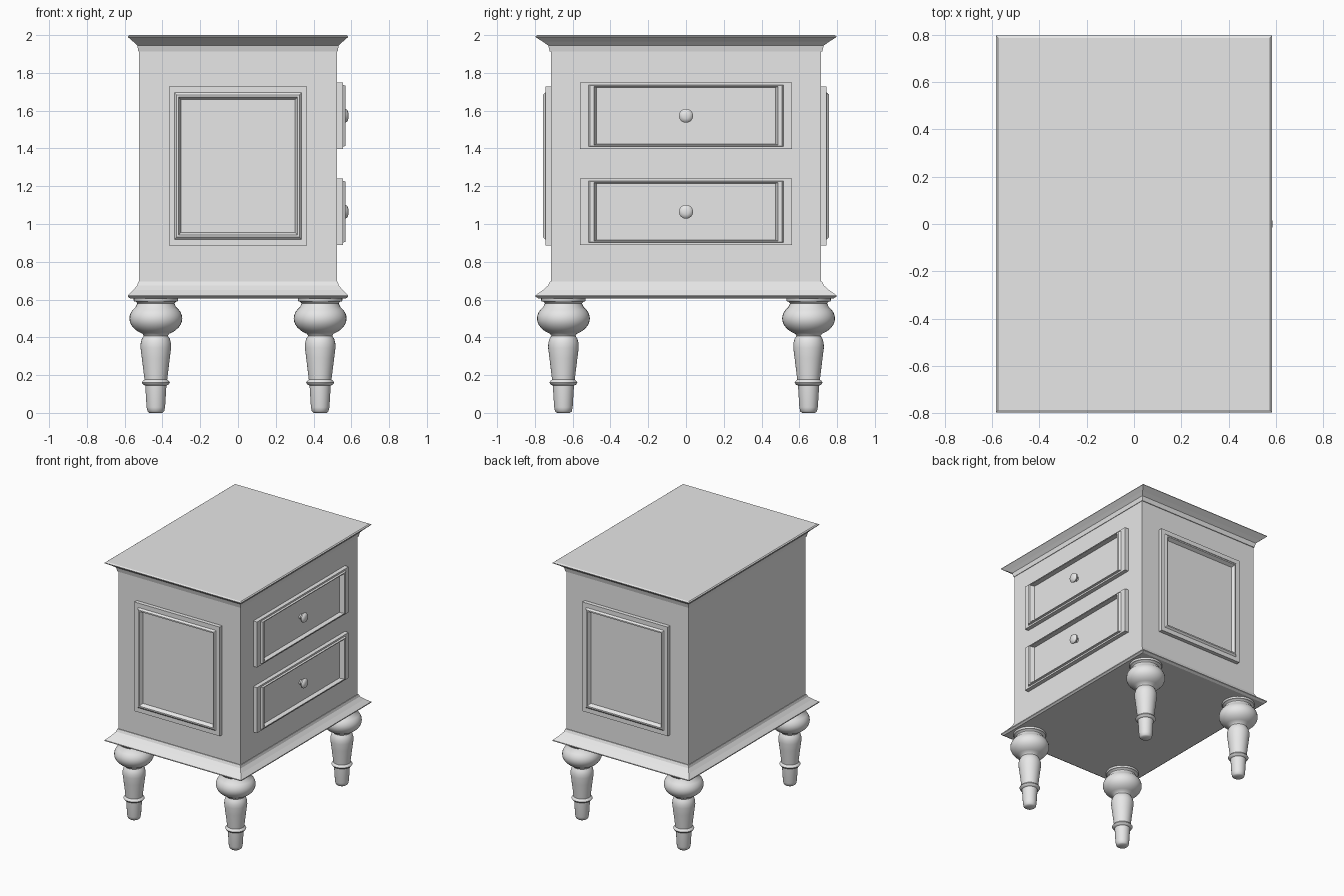
import bpy
import bmesh
from math import cos, sin, pi, radians
from mathutils import Matrix, Vector

cube = bpy.data.objects.get("Cube")
if cube:
    bpy.data.objects.remove(cube, do_unlink=True)

grey = bpy.data.materials.new("plain grey")
grey.use_nodes = True
grey.diffuse_color = (0.8, 0.8, 0.8, 1)
grey.node_tree.nodes["Principled BSDF"].inputs["Base Color"].default_value = grey.diffuse_color


def loft(name, loops, matrix=Matrix(), smooth=False):
    """Skin a stack of equal-length closed loops and cap both ends."""
    bm = bmesh.new()
    rings = [[bm.verts.new(p) for p in loop] for loop in loops]
    n = len(rings[0])
    for low, high in zip(rings, rings[1:]):
        for i in range(n):
            j = (i + 1) % n
            bm.faces.new((low[i], low[j], high[j], high[i]))
    bm.faces.new(rings[0][::-1])
    bm.faces.new(rings[-1])
    bmesh.ops.recalc_face_normals(bm, faces=bm.faces)
    mesh = bpy.data.meshes.new(name)
    bm.to_mesh(mesh)
    bm.free()
    mesh.materials.append(grey)
    obj = bpy.data.objects.new(name, mesh)
    bpy.context.collection.objects.link(obj)
    obj.matrix_world = matrix
    if smooth:
        bpy.ops.object.select_all(action="DESELECT")
        obj.select_set(True)
        bpy.context.view_layer.objects.active = obj
        bpy.ops.object.shade_smooth_by_angle(angle=radians(40))
    return obj


def rect(w, d, h):
    return [Vector((x * w, y * d, h)) for x, y in ((-1, -1), (1, -1), (1, 1), (-1, 1))]


def lathe(name, profile, matrix, sides=32):
    loops = [[Vector((r * cos(2 * pi * i / sides), r * sin(2 * pi * i / sides), z))
              for i in range(sides)] for r, z in profile]
    return loft(name, loops, matrix, smooth=True)


def facing(turn, offset, height):
    """Frame on a side of the body: local z points outward, local y points up."""
    return (Matrix.Rotation(radians(turn), 4, "Z")
            @ Matrix.Translation((0, -offset, height))
            @ Matrix.Rotation(pi / 2, 4, "X"))


# Body with flared base and crown, each level scaled from the body outline
BODY_X, BODY_Y = 0.523, 0.715
levels = [(1.09, 0.605), (1.115, 0.615), (1.115, 0.622), (1.06, 0.65), (1.02, 0.675),
          (1.008, 0.695), (1, 0.695), (1, 1.912), (1.008, 1.912), (1.02, 1.945),
          (1.06, 1.965), (1.115, 1.99), (1.115, 1.994), (1.1, 2.0)]
loft("body", [rect(BODY_X * s, BODY_Y * s, z) for s, z in levels])

# Moulded end panels
panel = [(0.365, 0.422, -0.01), (0.365, 0.422, 0.03), (0.335, 0.388, 0.03),
         (0.325, 0.376, 0.042), (0.315, 0.366, 0.042), (0.303, 0.352, 0.015)]
for name, turn in (("front_panel", 0), ("back_panel", 180)):
    loft(name, [rect(*p) for p in panel], facing(turn, BODY_Y, 1.307))

# Drawers with round knobs on the side
drawer = [(0.56, 0.176, -0.01), (0.56, 0.176, 0.032), (0.517, 0.163, 0.032),
          (0.507, 0.16, 0.046), (0.487, 0.154, 0.046), (0.474, 0.15, 0.012)]
knob = [(0.024, 0.0), (0.018, 0.008), (0.016, 0.024), (0.028, 0.03), (0.036, 0.038),
        (0.037, 0.046), (0.03, 0.056), (0.016, 0.061), (0.004, 0.062)]
for name, height in (("upper", 1.573), ("lower", 1.065)):
    frame = facing(90, BODY_X, height)
    loft(name + "_drawer", [rect(*p) for p in drawer], frame)
    lathe(name + "_knob", knob, frame)

# Turned legs
foot = [(0.034, 0), (0.044, 0.008), (0.049, 0.03), (0.056, 0.145)]
ring = [(0.068, 0.15), (0.074, 0.16), (0.068, 0.17), (0.06, 0.176)]
vase = [(0.063, 0.2), (0.074, 0.29), (0.081, 0.345), (0.08, 0.37), (0.074, 0.392), (0.064, 0.408)]
bulb = [(0.14 * cos(radians(a)), 0.5 + 0.094 * sin(radians(a))) for a in range(-60, 50, 10)]
collar = [(0.098, 0.58), (0.105, 0.588), (0.115, 0.591), (0.118, 0.597), (0.118, 0.61)]
for end, y in (("front", -0.649), ("back", 0.649)):
    for side, x in (("right", -0.435), ("left", 0.435)):
        lathe(f"{end}_{side}_leg", foot + ring + vase + bulb + collar,
              Matrix.Translation((x, y, 0)))
